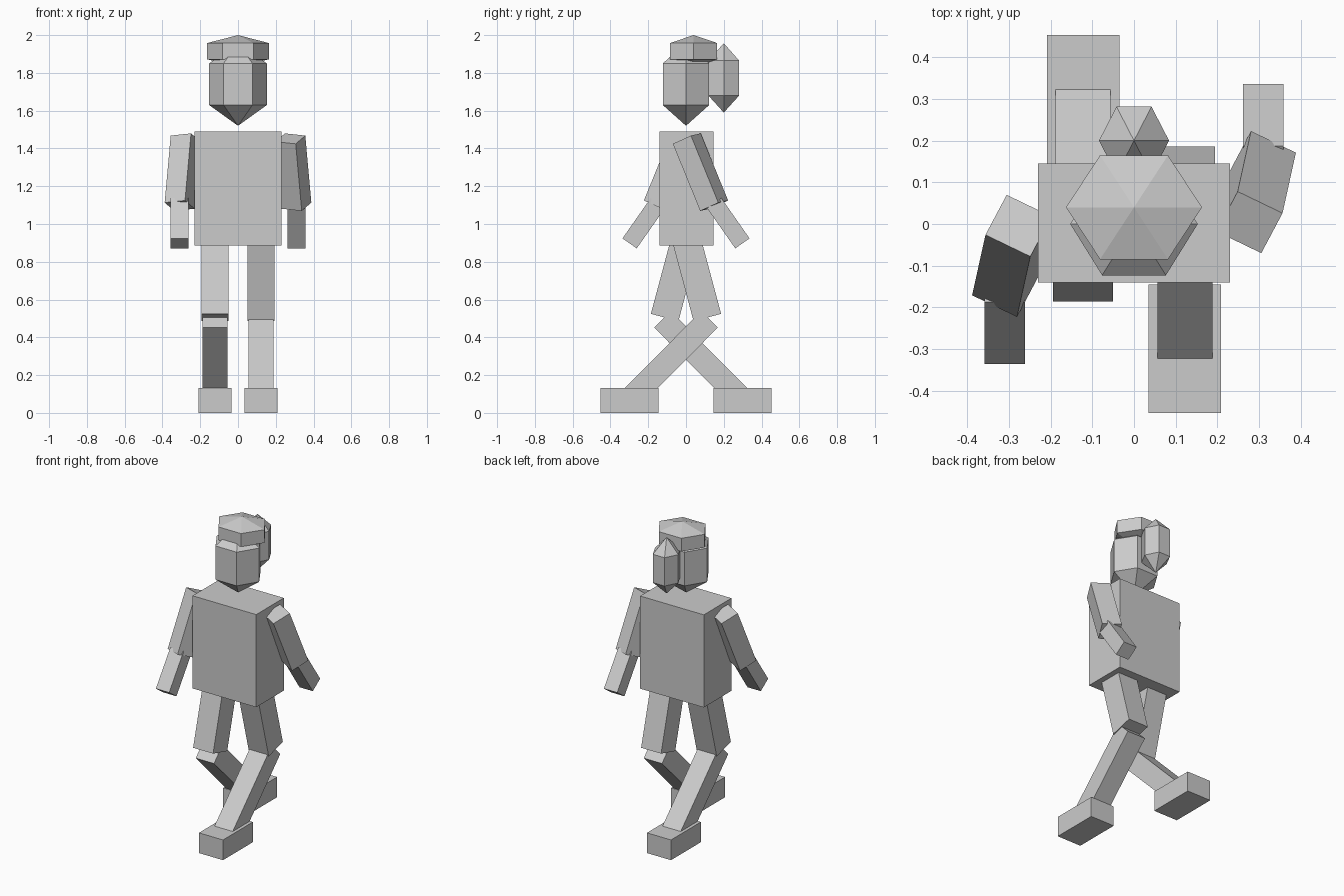
import bpy
import math
from mathutils import Vector

cube = bpy.data.objects.get("Cube")
if cube:
    bpy.data.objects.remove(cube, do_unlink=True)

grey = bpy.data.materials.new("plain_grey")
grey.use_nodes = True
GREY = (0.6, 0.6, 0.6, 1.0)
grey.diffuse_color = GREY
grey.node_tree.nodes["Principled BSDF"].inputs["Base Color"].default_value = GREY


def make_object(name, verts, faces):
    mesh = bpy.data.meshes.new(name)
    mesh.from_pydata(verts, [], faces)
    mesh.materials.append(grey)
    obj = bpy.data.objects.new(name, mesh)
    bpy.context.collection.objects.link(obj)
    return obj


def bar(name, start, end, width, depth, side=(1, 0, 0)):
    """Box running from start to end, with its width along the side direction."""
    start, end = Vector(start), Vector(end)
    axis = (end - start).normalized()
    side = Vector(side)
    side = (side - axis * side.dot(axis)).normalized()
    across = axis.cross(side) * depth / 2
    side = side * width / 2
    verts = [p + side * a + across * b for p in (start, end)
             for a, b in ((-1, -1), (1, -1), (1, 1), (-1, 1))]
    faces = [(3, 2, 1, 0), (4, 5, 6, 7)]
    faces += [(i, (i + 1) % 4, (i + 1) % 4 + 4, i + 4) for i in range(4)]
    return make_object(name, verts, faces)


def hex_gem(name, y, rx, ry, heights):
    """Six-sided prism with a point at each end; heights go bottom to top."""
    low_tip, low, high, high_tip = heights
    verts = [(rx * math.cos(i * math.pi / 3), y + ry * math.sin(i * math.pi / 3), z)
             for z in (low, high) for i in range(6)]
    verts += [(0, y, low_tip), (0, y, high_tip)]
    faces = []
    for i in range(6):
        j = (i + 1) % 6
        faces += [(i, j, j + 6, i + 6), (j, i, 12), (i + 6, j + 6, 13)]
    return make_object(name, verts, faces)


# Torso
bar("torso", (0, 0.002, 0.885), (0, 0.002, 1.49), 0.46, 0.285)

# Head, cap and hair
hex_gem("head", 0, 0.153, 0.142, (1.52, 1.63, 1.85, 1.96))
hex_gem("cap", 0.04, 0.163, 0.144, (1.83, 1.872, 1.958, 2.0))
hex_gem("ponytail", 0.2, 0.084, 0.094, (1.59, 1.68, 1.865, 1.957))

# Limbs: the right side is the left side turned half way round the vertical axis
for label, s in (("left", 1), ("right", -1)):
    def turn(x, y, z):
        return (s * x, s * y, z)

    bar(label + "_upper_arm", turn(0.277, 0.004, 1.452), turn(0.309, 0.149, 1.097),
        0.12, 0.117, turn(0.108, -0.05, -0.016))
    bar(label + "_forearm", turn(0.31, 0.149, 1.111), turn(0.31, 0.2985, 0.8975),
        0.096, 0.092)
    bar(label + "_thigh", turn(0.122, -0.006, 0.95), turn(0.122, 0.113, 0.505),
        0.144, 0.151)
    bar(label + "_shin", turn(0.122, 0.124, 0.495), turn(0.122, -0.307, 0.06),
        0.132, 0.124)
    bar(label + "_foot", turn(0.122, -0.299, 0), turn(0.122, -0.299, 0.132),
        0.174, 0.308)
